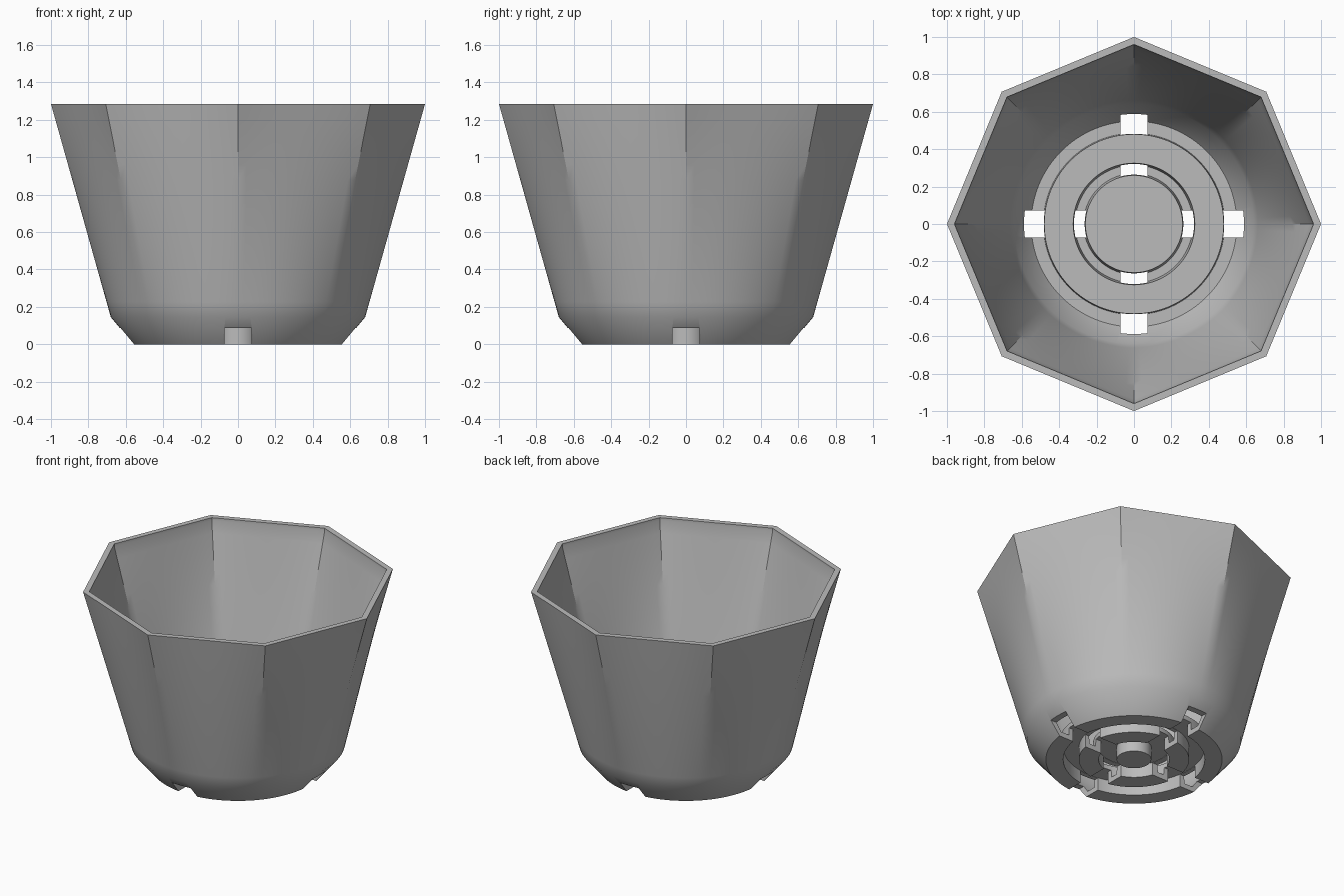
import bpy
import bmesh
from math import cos, sin, pi
from mathutils import Matrix

cube = bpy.data.objects.get("Cube")
if cube:
    bpy.data.objects.remove(cube, do_unlink=True)

SEG = 128          # divisible by eight, so octagon corners fall on vertices
HEIGHT = 1.285
WALL_STEPS = 14

grey = bpy.data.materials.new("Matte grey")
grey.use_nodes = True
colour = (0.5, 0.5, 0.5, 1.0)
grey.diffuse_color = colour
grey.node_tree.nodes["Principled BSDF"].inputs["Base Color"].default_value = colour


def make_object(name, bm):
    bmesh.ops.recalc_face_normals(bm, faces=bm.faces)
    mesh = bpy.data.meshes.new(name)
    bm.to_mesh(mesh)
    bm.free()
    mesh.materials.append(grey)
    obj = bpy.data.objects.new(name, mesh)
    bpy.context.collection.objects.link(obj)
    return obj


def wall(start, end):
    """Rows (radius, height, octagon share) morphing between two rims."""
    rows = []
    for i in range(WALL_STEPS + 1):
        t = i / WALL_STEPS
        rows.append(tuple(a + (b - a) * t for a, b in zip(start, end)))
    return rows


def ring(bm, radius, z, octagon):
    verts = []
    for i in range(SEG):
        a = 2 * pi * i / SEG
        flat = cos(pi / 8) / cos(a % (pi / 4) - pi / 8) if i % (SEG // 8) else 1
        r = radius * (1 + octagon * (flat - 1))
        verts.append(bm.verts.new((r * cos(a), r * sin(a), z)))
    return verts


# Underside: centre stud, inner foot ring, outer foot ring, chamfer
CEILING, FLOOR, GROOVE = 0.09, 0.122, 0.035
underside = [(0.11, 0, 0), (0.11, CEILING, 0),
             (0.225, CEILING, 0), (0.225, 0, 0),
             (0.35, 0, 0), (0.35, CEILING, 0),
             (0.45, CEILING, 0), (0.45, 0, 0), (0.56, 0, 0)]

# Walls: round base opening out to an octagonal rim
outer = wall((0.68, 0.145, 0), (1, HEIGHT, 1))
inner = wall((0.96, HEIGHT - 0.02, 1), (0.64, 0.16, 0))

# Inside floor with two circular drainage grooves
inside = [(0.55, GROOVE, 0), (0.485, GROOVE, 0), (0.48, FLOOR, 0),
          (0.325, FLOOR, 0), (0.315, GROOVE, 0),
          (0.27, GROOVE, 0), (0.26, FLOOR, 0)]

bm = bmesh.new()
rows = underside + outer + [(0.96, HEIGHT, 1)] + inner + inside
rings = [ring(bm, *row) for row in rows]
for low, high in zip(rings, rings[1:]):
    for i in range(SEG):
        j = (i + 1) % SEG
        bm.faces.new((low[i], low[j], high[j], high[i]))
bm.faces.new(rings[0])
bm.faces.new(rings[-1])
planter = make_object("planter_pot", bm)

# Four drainage notches through both foot rings
bm = bmesh.new()
for k in range(4):
    place = (Matrix.Rotation(k * pi / 2, 4, 'Z')
             @ Matrix.Translation((0.5, 0, -0.006))
             @ Matrix.Diagonal((0.7, 0.145, 0.188, 1)))
    bmesh.ops.create_cube(bm, size=1, matrix=place)
cutter = make_object("notch_cutter", bm)
cutter.hide_render = True

cut = planter.modifiers.new("Drainage notches", 'BOOLEAN')
cut.operation = 'DIFFERENCE'
cut.solver = 'EXACT'
cut.object = cutter
bpy.ops.object.select_all(action='DESELECT')
planter.select_set(True)
bpy.context.view_layer.objects.active = planter
bpy.ops.object.modifier_apply(modifier=cut.name)
bpy.data.objects.remove(cutter, do_unlink=True)

bpy.ops.object.shade_smooth_by_angle(angle=pi / 6)
